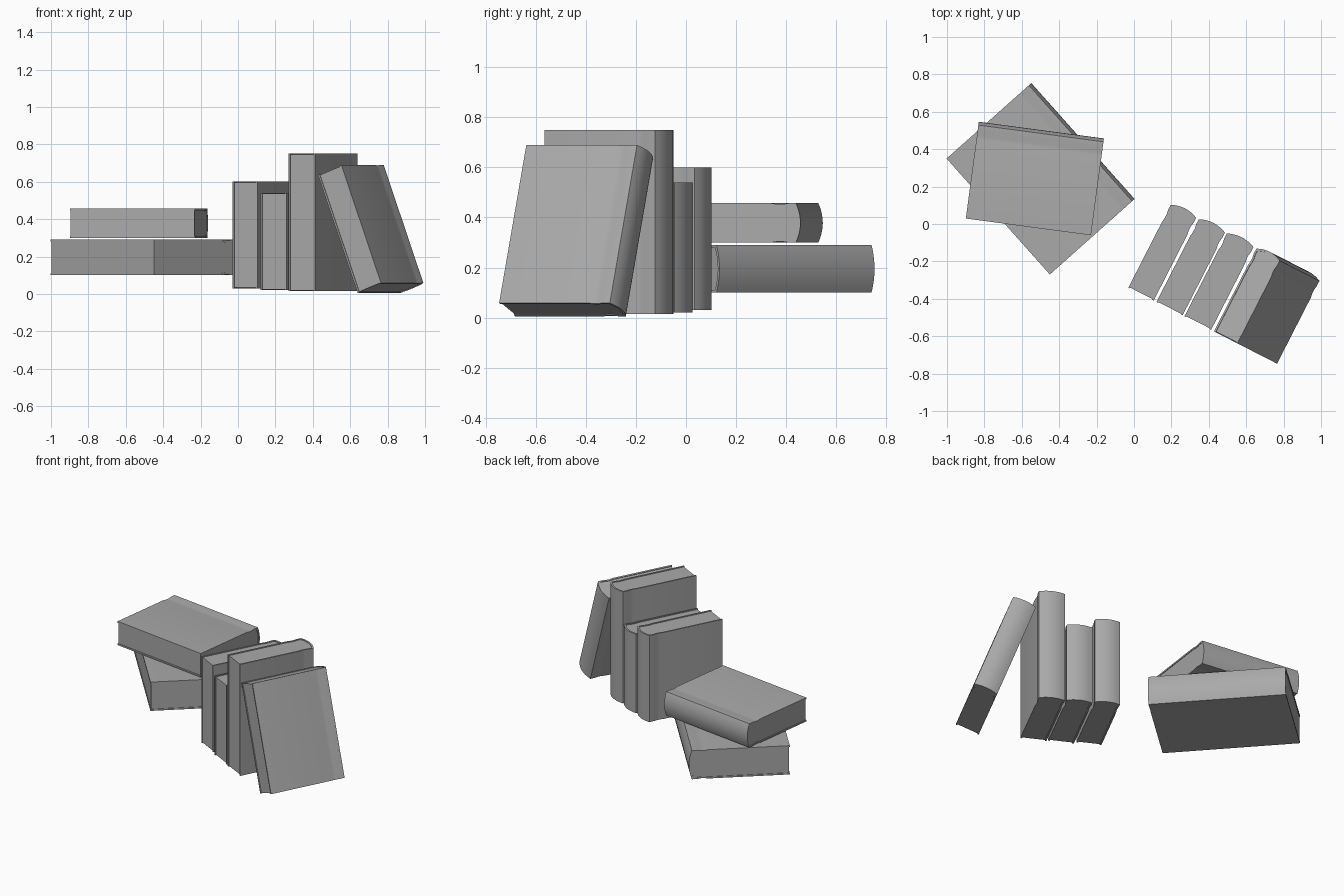
import bpy, bmesh, math
from mathutils import Matrix, Vector

cube = bpy.data.objects.get("Cube")
if cube:
    bpy.data.objects.remove(cube, do_unlink=True)

GREY = (0.4, 0.4, 0.4, 1.0)
mat = bpy.data.materials.new("plain grey")
mat.use_nodes = True
mat.diffuse_color = GREY
mat.node_tree.nodes["Principled BSDF"].inputs["Base Color"].default_value = GREY

BOARD = 0.01    # cover thickness
BULGE = 0.018   # how far the spine rounds out
GROOVE = 0.004  # hinge groove depth


def finish(name, bm, matrix):
    bmesh.ops.recalc_face_normals(bm, faces=bm.faces)
    mesh = bpy.data.meshes.new(name)
    bm.to_mesh(mesh)
    bm.free()
    mesh.materials.append(mat)
    obj = bpy.data.objects.new(name, mesh)
    bpy.context.collection.objects.link(obj)
    obj.matrix_world = matrix
    bpy.ops.object.select_all(action="DESELECT")
    obj.select_set(True)
    bpy.context.view_layer.objects.active = obj
    bpy.ops.object.shade_smooth_by_angle(angle=math.radians(30))


def spine_arc(half, back, bulge, steps=10):
    """Points across a gently rounded spine, from one side to the other."""
    pts = []
    for i in range(steps + 1):
        s = -1 + 2 * i / steps
        pts.append((half + half * s, back + bulge * (1 - s * s)))
    return pts


def cover_profile(thick, depth):
    """Paired outer and inner outlines of the wrapped cover."""
    back = depth - BULGE
    side = [(0, 0), (0, back - 0.10), (GROOVE, back - 0.075),
            (GROOVE, back - 0.055), (0, back - 0.03)]
    outer = side + spine_arc(thick / 2, back, BULGE)
    outer += [(thick - x, y) for x, y in reversed(side)]
    inner_side = [(x + BOARD, y) for x, y in side]
    inner = inner_side + [
        (BOARD + x * (thick - 2 * BOARD) / thick, y - BOARD)
        for x, y in spine_arc(thick / 2, back, BULGE)]
    inner += [(thick - x, y) for x, y in reversed(inner_side)]
    return outer, inner


def prism(bm, quads, low, high):
    """Extrude a strip of flat quads upward into a solid."""
    cache = {}

    def vert(p):
        if p not in cache:
            cache[p] = bm.verts.new((p[0], p[1], low))
        return cache[p]

    faces = [bm.faces.new([vert(p) for p in q]) for q in quads]
    ext = bmesh.ops.extrude_face_region(bm, geom=faces, use_keep_orig=True)
    top = [g for g in ext["geom"] if isinstance(g, bmesh.types.BMVert)]
    bmesh.ops.translate(bm, verts=top, vec=Vector((0, 0, high - low)))


def book(name, thick, depth, height, corner, heading, tilt=0):
    matrix = (Matrix.Translation(corner)
              @ Matrix.Rotation(math.radians(heading), 4, "Z")
              @ Matrix.Rotation(math.radians(tilt), 4, "Y"))

    # Cover: two boards and a rounded spine
    outer, inner = cover_profile(thick, depth)
    bm = bmesh.new()
    prism(bm, [(outer[i], outer[i + 1], inner[i + 1], inner[i])
               for i in range(len(outer) - 1)], 0, height)
    finish(name + "_cover", bm, matrix)

    # Page block: follows the inside of the cover, set slightly in
    bm = bmesh.new()
    edge = 0.004
    outline = [(x, max(y, edge)) for x, y in inner]
    prism(bm, [outline], edge, height - edge)
    finish(name + "_pages", bm, matrix)


# Two books lying flat, stacked at different angles
book("lower_flat_book", 0.19, 0.607, 0.83, (-0.45, -0.27, 0.10), -48.3, -90)
book("upper_flat_book", 0.157, 0.522, 0.675, (-0.23, -0.06, 0.30), -7.6, -90)

# Row of upright books
ROW = -27.1
book("first_upright_book", 0.152, 0.515, 0.57, (-0.03, -0.34, 0.03), ROW)
book("second_upright_book", 0.157, 0.515, 0.52, (0.12, -0.417, 0.02), ROW)
book("third_upright_book", 0.16, 0.515, 0.735, (0.27, -0.493, 0.015), ROW)

# Last book leans against the row
book("leaning_book", 0.15, 0.515, 0.675, (0.64, -0.683, 0.005), ROW, -20.7)
